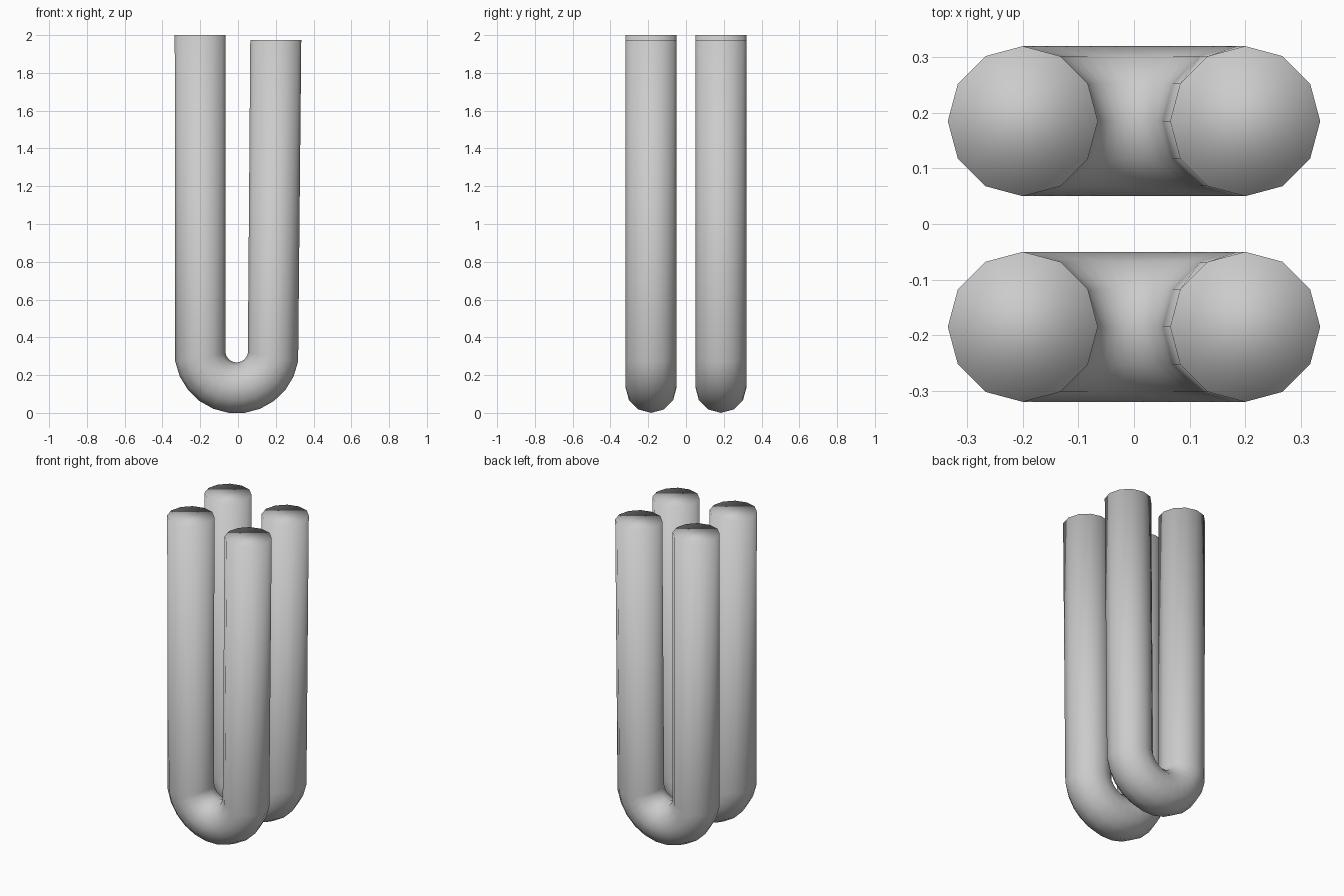
import bpy, bmesh
from math import sin, cos, pi, radians
from mathutils import Vector

if "Cube" in bpy.data.objects:
    bpy.data.objects.remove(bpy.data.objects["Cube"])

SIDES, R = 12, 0.135          # tube cross-section
BEND = 0.195                  # centreline radius of the bend
BX, BZ = -0.007, 0.3275       # bend centre


def ring(bm, centre, normal):
    # 12-sided ring spanned by an in-plane direction and the y axis
    side = Vector((0, 1, 0))
    return [bm.verts.new(centre + R * (cos(2 * pi * i / SIDES) * normal
                                       + sin(2 * pi * i / SIDES) * side))
            for i in range(SIDES)]


def u_tube(name, y):
    bm = bmesh.new()
    # left leg top
    rings = [ring(bm, Vector((-0.2, y, 2.0)), Vector((-1, 0, 0)))]
    # bend at the bottom
    for i in range(12):
        a = radians(189.6 + 160.8 * i / 11)
        n = Vector((cos(a), 0, sin(a)))
        rings.append(ring(bm, Vector((BX, y, BZ)) + n * BEND, n))
    # right leg top, slightly shorter
    rings.append(ring(bm, Vector((0.2, y, 1.975)), Vector((1, 0, 0))))
    # tube walls and flat end caps
    for a, b in zip(rings, rings[1:]):
        for i in range(SIDES):
            j = (i + 1) % SIDES
            bm.faces.new((a[i], a[j], b[j], b[i]))
    bm.faces.new(rings[0])
    bm.faces.new(rings[-1])
    bmesh.ops.recalc_face_normals(bm, faces=bm.faces)
    for f in bm.faces:
        f.smooth = True
    mesh = bpy.data.meshes.new(name)
    bm.to_mesh(mesh)
    bm.free()
    bpy.context.collection.objects.link(bpy.data.objects.new(name, mesh))


u_tube("front_u_tube", -0.185)
u_tube("back_u_tube", 0.185)
